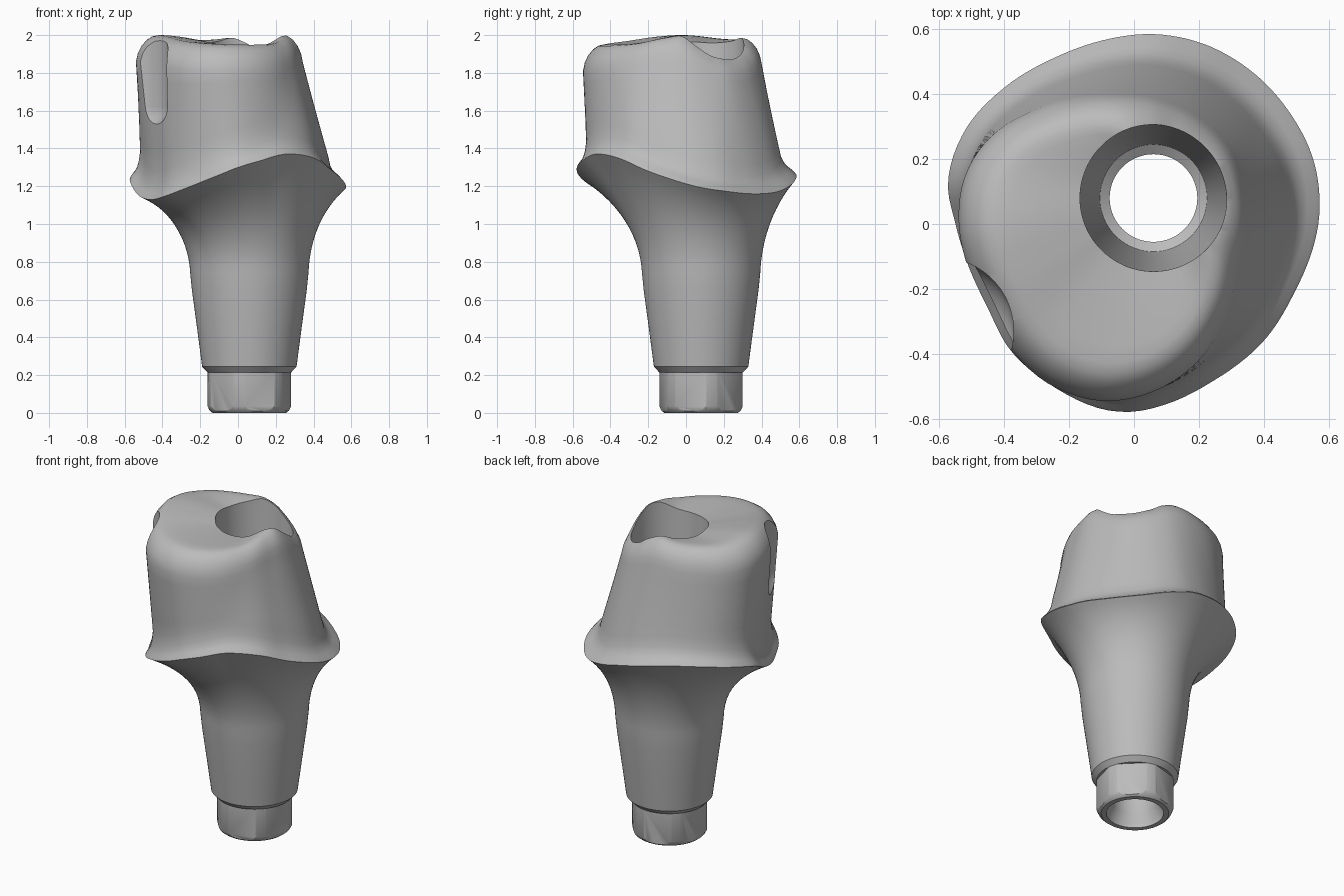
import bpy
import bmesh
from math import sin, cos, pi, atan2, hypot, radians

old_cube = bpy.data.objects.get("Cube")
if old_cube:
    bpy.data.objects.remove(old_cube, do_unlink=True)

AXIS_X, AXIS_Y = 0.06, 0.08
SEGMENTS = 120

# Material
metal = bpy.data.materials.new("satin_grey_metal")
metal.use_nodes = True
colour = (0.5, 0.5, 0.5, 1)
metal.diffuse_color = colour
metal.node_tree.nodes["Principled BSDF"].inputs["Base Color"].default_value = colour


def periodic(samples):
    """Smooth closed function of angle through (angle, value) samples."""
    samples = sorted((a % (2 * pi), v) for a, v in samples)
    n = len(samples)

    def key(i):
        turn, k = divmod(i, n)
        return samples[k][0] + turn * 2 * pi, samples[k][1]

    def slope(i):
        (a, u), (b, v) = key(i - 1), key(i + 1)
        return (v - u) / (b - a)

    def evaluate(angle):
        angle %= 2 * pi
        i = sum(a <= angle for a, v in samples) - 1
        (a, u), (b, v) = key(i), key(i + 1)
        w = b - a
        t = (angle - a) / w
        s = 1 - t
        return (u * (1 + 2 * t) * s * s + slope(i) * w * t * s * s
                + v * t * t * (3 - 2 * t) - slope(i + 1) * w * t * t * s)
    return evaluate


def polar(points):
    """Angle and distance of outline points about the bore axis."""
    return [(atan2(p[1] - AXIS_Y, p[0] - AXIS_X),
             hypot(p[0] - AXIS_X, p[1] - AXIS_Y)) for p in points]


def loft(name, profile, sides=SEGMENTS, turn=0.0):
    """Closed solid; profile(angle) gives (radius, z) from bottom to top."""
    bm = bmesh.new()
    columns = []
    for k in range(sides):
        a = 2 * pi * k / sides + turn
        columns.append([bm.verts.new((AXIS_X + r * cos(a), AXIS_Y + r * sin(a), z))
                        for r, z in profile(a)])
    for k, left in enumerate(columns):
        right = columns[(k + 1) % sides]
        for j in range(len(left) - 1):
            bm.faces.new((left[j], right[j], right[j + 1], left[j + 1]))
    bm.faces.new([c[0] for c in reversed(columns)])
    bm.faces.new([c[-1] for c in columns])
    mesh = bpy.data.meshes.new(name)
    bm.to_mesh(mesh)
    bm.free()
    mesh.materials.append(metal)
    obj = bpy.data.objects.new(name, mesh)
    bpy.context.collection.objects.link(obj)
    return obj


def activate(obj):
    bpy.ops.object.select_all(action="DESELECT")
    obj.select_set(True)
    bpy.context.view_layer.objects.active = obj


def carve(obj, tool, operation="DIFFERENCE"):
    activate(obj)
    mod = obj.modifiers.new("carve", "BOOLEAN")
    mod.operation = operation
    mod.solver = "EXACT"
    mod.object = tool
    bpy.ops.object.modifier_apply(modifier=mod.name)


# Wavy margin edge of the flange: x, y, z
margin = [(0.572, 0.05, 1.2), (0.552, 0.2, 1.175), (0.475, 0.35, 1.16), (0.35, 0.48, 1.17),
          (0.2, 0.56, 1.21), (0.06, 0.585, 1.25), (-0.1, 0.565, 1.28), (-0.25, 0.51, 1.3),
          (-0.4, 0.42, 1.3), (-0.52, 0.29, 1.28), (-0.573, 0.13, 1.24), (-0.55, 0, 1.18),
          (-0.51, -0.13, 1.14), (-0.45, -0.26, 1.13), (-0.38, -0.39, 1.15),
          (-0.25, -0.5, 1.2), (-0.1, -0.57, 1.26), (0, -0.578, 1.3), (0.1, -0.555, 1.33),
          (0.25, -0.48, 1.37), (0.4, -0.36, 1.35), (0.5, -0.2, 1.28)]
margin_r = periodic(polar(margin))
margin_z = periodic([(a, p[2]) for (a, r), p in zip(polar(margin), margin)])

# Outline of the upper post just below its rounded rim
crown_r = periodic(polar([
    (0.34, 0.08), (0.29, 0.24), (0.2, 0.33), (0.06, 0.39), (-0.1, 0.4), (-0.3, 0.355),
    (-0.44, 0.27), (-0.52, 0.15), (-0.54, 0), (-0.51, -0.14), (-0.45, -0.27),
    (-0.36, -0.41), (-0.25, -0.5), (-0.1, -0.545), (0.05, -0.52), (0.18, -0.44),
    (0.28, -0.3), (0.33, -0.12)]))

# Height of the rim in degrees around the axis
rim_z = periodic([(radians(d), z) for d, z in [
    (0, 1.95), (20, 1.91), (45, 1.895), (72, 1.92), (92, 1.96), (112, 1.985), (135, 1.975),
    (165, 1.98), (190, 2.0), (210, 1.99), (232, 1.965), (260, 1.95), (290, 1.955),
    (315, 1.99), (335, 2.0)]])


def post_profile(a):
    rm, zm, rc, zr = margin_r(a), margin_z(a), crown_r(a), rim_z(a)
    rings = [(0.222, 0.215), (0.25, 0.245), (0.277, 0.45), (0.304, 0.65)]
    # Concave flare from stem to margin
    for k in range(15):
        t = k / 14
        s = 1 - t
        rings.append((0.313 * s * s + 0.65 * s * t + rm * t * t,
                      0.74 * s * s + 2.04 * s * t + zm * t * t))
    # Sloping concave shoulder
    d = 0.075 + 0.03 * cos(a - pi / 4)
    for inward, up in [(0.12, 0.012), (0.4, 0.03), (0.65, 0.055), (0.85, 0.09), (1, 0.15)]:
        rings.append((rm - d * inward, zm + up))
    # Straight wall
    r0, z0 = rings[-1]
    for k in range(1, 7):
        t = k / 6
        rings.append((r0 + (rc - r0) * t, z0 + (zr - 0.14 - z0) * t))
    # Rounded rim, then the shallow dish
    for inward, down in [(0.01, 0.095), (0.028, 0.058), (0.055, 0.026), (0.085, 0.007), (0.12, 0)]:
        rings.append((rc - inward, zr - down))
    edge = rc - 0.12
    for f in (0.9, 0.75, 0.6, 0.4, 0.2, 0.05):
        blend = f * f * (3 - 2 * f)
        rings.append((edge * f, 1.935 + (zr - 1.935) * blend))
    return rings


post = loft("abutment_post", post_profile)

# Hexagonal foot with truncated edges and rounded-off lower corners
hex_foot = loft("hexagonal_foot", lambda a: [(0.238, 0), (0.238, 0.225)], 6, radians(15))
trimmer = loft("foot_trimmer", lambda a: [(0.195, 0), (0.21, 0.012), (0.222, 0.035), (0.222, 0.3)])
carve(hex_foot, trimmer, "INTERSECT")

# Stepped screw channel
channel = loft("channel_cutter", lambda a: [
    (0.165, -0.1), (0.165, 0.03), (0.135, 0.08), (0.135, 0.62), (0.165, 0.64),
    (0.226, 1.93), (0.23, 2.2)])
carve(post, channel)
carve(hex_foot, channel)

# Round-ended side groove
width = 0.226
groove = loft("groove_cutter", lambda a: [
    (width * sin(k * pi / 24), 1.62 - 0.16 * cos(k * pi / 24)) for k in range(1, 13)]
    + [(width, 2.2)])
groove.location = (-0.597 - AXIS_X, -0.33 - AXIS_Y, 0)
bpy.context.view_layer.update()
carve(post, groove)

for tool in (trimmer, channel, groove):
    bpy.data.objects.remove(tool, do_unlink=True)

for part in (post, hex_foot):
    activate(part)
    bpy.ops.object.shade_smooth_by_angle(angle=radians(32))
